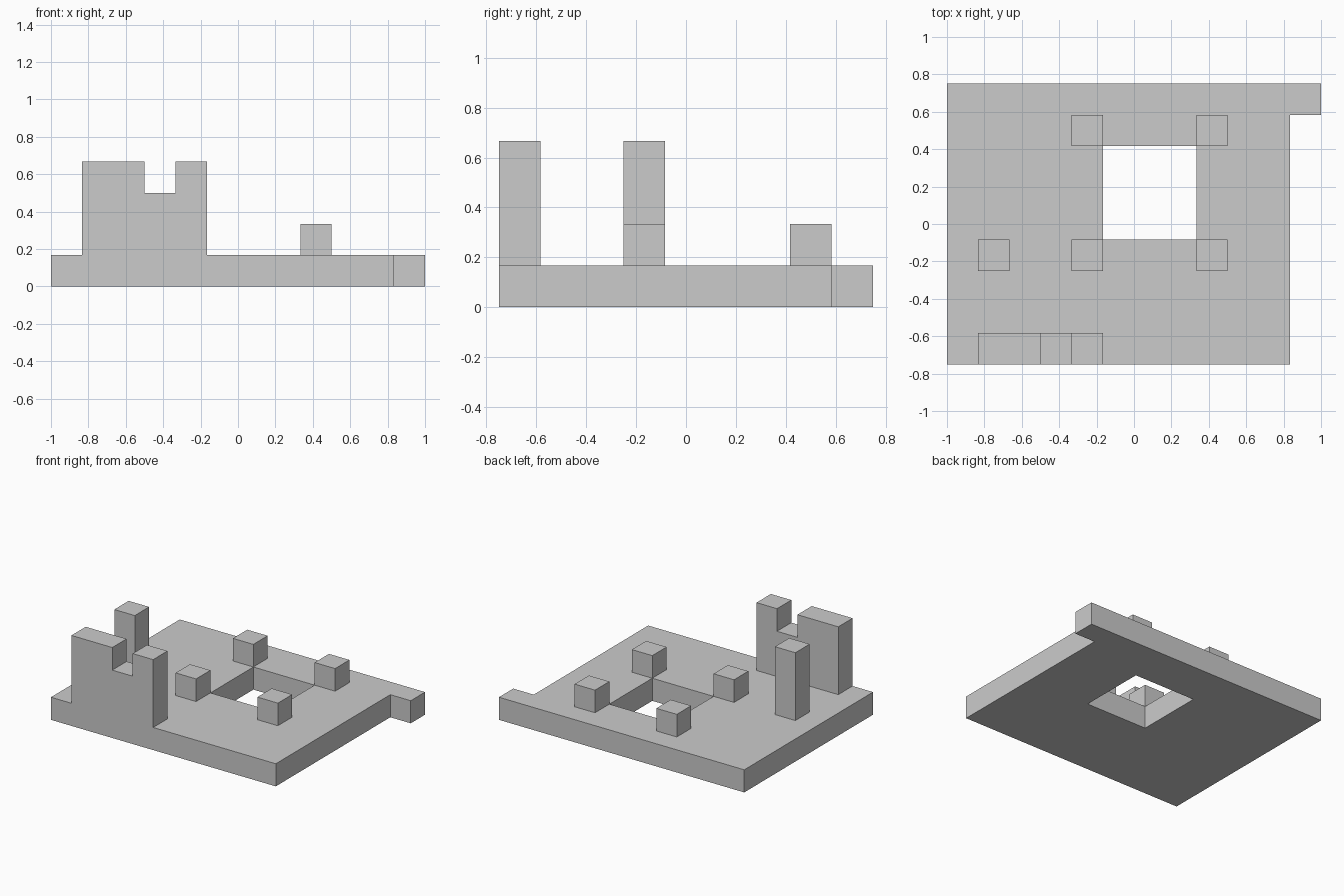
import bpy
import bmesh
from mathutils import Vector

if "Cube" in bpy.data.objects:
    bpy.data.objects.remove(bpy.data.objects["Cube"])

U = 1 / 6                          # grid cell size
ORIGIN = Vector((-6, -4.5, 0))     # grid corner, in cells


def solid(name, loops, extrude):
    """Fill flat outlines (later loops are holes), then extrude; units are cells."""
    bm = bmesh.new()
    edges = []
    for loop in loops:
        vs = [bm.verts.new((Vector(p) + ORIGIN) * U) for p in loop]
        edges += [bm.edges.new((a, b)) for a, b in zip(vs, vs[1:] + vs[:1])]
    normal = Vector(extrude).normalized()
    bmesh.ops.triangle_fill(bm, edges=edges, use_beauty=True, normal=normal)
    ext = bmesh.ops.extrude_face_region(bm, geom=bm.faces[:], use_keep_orig=True)
    top = [g for g in ext["geom"] if isinstance(g, bmesh.types.BMVert)]
    bmesh.ops.translate(bm, verts=top, vec=Vector(extrude) * U)
    bmesh.ops.recalc_face_normals(bm, faces=bm.faces[:])
    mesh = bpy.data.meshes.new(name)
    bm.to_mesh(mesh)
    bm.free()
    obj = bpy.data.objects.new(name, mesh)
    bpy.context.collection.objects.link(obj)
    return obj


def rect(x0, y0, x1, y1, z):
    return [(x0, y0, z), (x1, y0, z), (x1, y1, z), (x0, y1, z)]


# Floor slab with corner tab and square opening
outline = [(0, 0), (11, 0), (11, 8), (12, 8), (12, 9), (0, 9)]
solid("floor_slab", [[(x, y, 0) for x, y in outline], rect(5, 4, 8, 7, 0)], (0, 0, 1))

# Notched front wall, drawn in the front plane
wall = [(1, 1), (5, 1), (5, 4), (4, 4), (4, 3), (3, 3), (3, 4), (1, 4)]
solid("front_wall", [[(x, 0, z) for x, z in wall]], (0, 1, 0))

# Tall free-standing column
solid("tall_column", [rect(1, 3, 2, 4, 1)], (0, 0, 3))

# Short posts at the corners of the opening
for side, x in (("left", 4), ("right", 8)):
    for end, y in (("front", 3), ("back", 7)):
        solid(f"post_{end}_{side}", [rect(x, y, x + 1, y + 1, 1)], (0, 0, 1))
